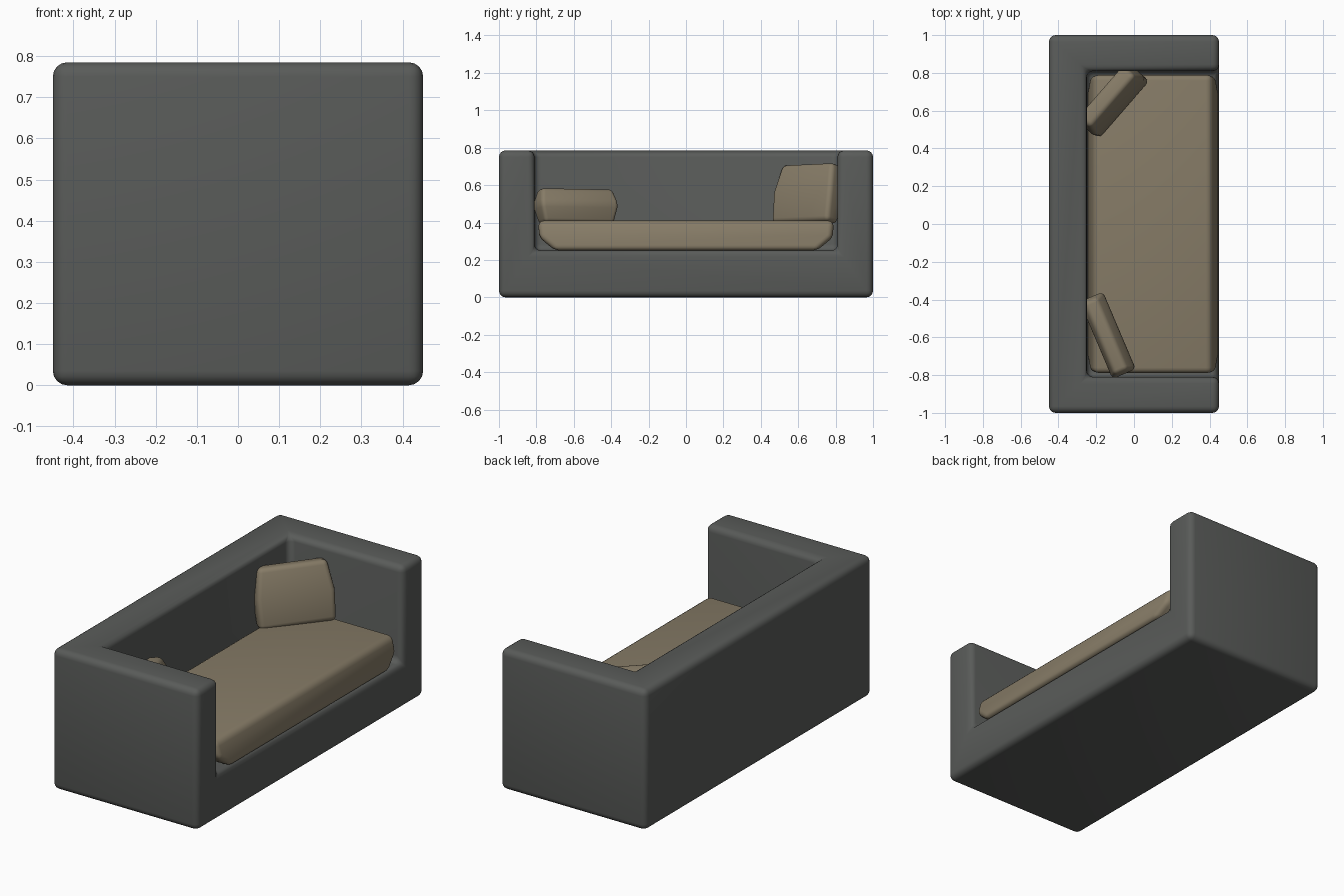
import bpy, bmesh
from math import radians

if "Cube" in bpy.data.objects:
    bpy.data.objects.remove(bpy.data.objects["Cube"])


def material(name, color):
    mat = bpy.data.materials.new(name)
    mat.diffuse_color = color
    mat.use_nodes = True
    mat.node_tree.nodes["Principled BSDF"].inputs["Base Color"].default_value = mat.diffuse_color
    return mat


def finish(name, bm, mat, bevel, segments=4):
    """Round all edges, then turn the bmesh into a smooth shaded object."""
    bmesh.ops.recalc_face_normals(bm, faces=bm.faces[:])
    sharp = [e for e in bm.edges if e.calc_face_angle(0) > radians(25)]
    bmesh.ops.bevel(bm, geom=sharp, offset=bevel, segments=segments,
                    profile=0.5, affect='EDGES', clamp_overlap=True)
    mesh = bpy.data.meshes.new(name)
    bm.to_mesh(mesh)
    bm.free()
    mesh.materials.append(mat)
    obj = bpy.data.objects.new(name, mesh)
    bpy.context.collection.objects.link(obj)
    bpy.ops.object.select_all(action='DESELECT')
    obj.select_set(True)
    bpy.context.view_layer.objects.active = obj
    bpy.ops.object.shade_smooth_by_angle(angle=radians(40))
    return obj


def cushion(name, rings, mat, bevel):
    """Loft stacked rectangles (x0, x1, y0, y1, z) into a padded block."""
    bm = bmesh.new()
    loops = [[bm.verts.new((x, y, z)) for x, y in
              ((x0, y0), (x1, y0), (x1, y1), (x0, y1))]
             for x0, x1, y0, y1, z in rings]
    for lo, hi in zip(loops, loops[1:]):
        for i in range(4):
            j = (i + 1) % 4
            bm.faces.new((lo[i], lo[j], hi[j], hi[i]))
    bm.faces.new(loops[0])
    bm.faces.new(loops[-1])
    return finish(name, bm, mat, bevel)


grey = material("dark_fabric", (0.10, 0.105, 0.10, 1))
tan = material("tan_fabric", (0.24, 0.20, 0.135, 1))

# Frame: base, back and both arms as one shell, open on the +x side
bm = bmesh.new()
plan = [(-0.45, -1), (0.45, -1), (0.45, -0.81), (-0.25, -0.81),
        (-0.25, 0.81), (0.45, 0.81), (0.45, 1), (-0.45, 1)]
top = [bm.verts.new((x, y, 0.785)) for x, y in plan]
low = [bm.verts.new((x, y, 0.25 if 2 <= i <= 5 else 0))
       for i, (x, y) in enumerate(plan)]
bm.faces.new(top)
bm.faces.new(low[2:6])
bm.faces.new([low[i] for i in (0, 1, 6, 7)])
for i, j in ((2, 3), (3, 4), (4, 5), (0, 1), (6, 7), (7, 0)):
    bm.faces.new((top[i], top[j], low[j], low[i]))
bm.faces.new([top[1], top[2], low[2], low[5], top[5], top[6], low[6], low[1]])
finish("sofa_frame", bm, grey, 0.035)

# Seat cushion, undercut at the ends and flared at the front
cushion("seat_cushion", [(-0.25, 0.45, -0.70, 0.70, 0.25),
                         (-0.235, 0.435, -0.785, 0.785, 0.32),
                         (-0.21, 0.41, -0.79, 0.79, 0.41)], tan, 0.03)

# Throw pillows leaning into the two back corners
tall = cushion("tall_pillow", [(-0.20, 0.20, -0.045, 0.045, -0.165),
                               (-0.205, 0.205, -0.06, 0.06, 0),
                               (-0.18, 0.18, -0.045, 0.045, 0.155)], tan, 0.025)
tall.location = (-0.115, 0.655, 0.555)
tall.rotation_euler = (radians(-14), radians(-2), radians(49))

low_pillow = cushion("low_pillow", [(-0.20, 0.20, -0.05, 0.05, -0.10),
                                    (-0.225, 0.225, -0.07, 0.07, 0),
                                    (-0.205, 0.205, -0.035, 0.035, 0.085)],
                     tan, 0.02)
low_pillow.location = (-0.14, -0.59, 0.493)
low_pillow.rotation_euler = (radians(-8), radians(1), radians(113))
